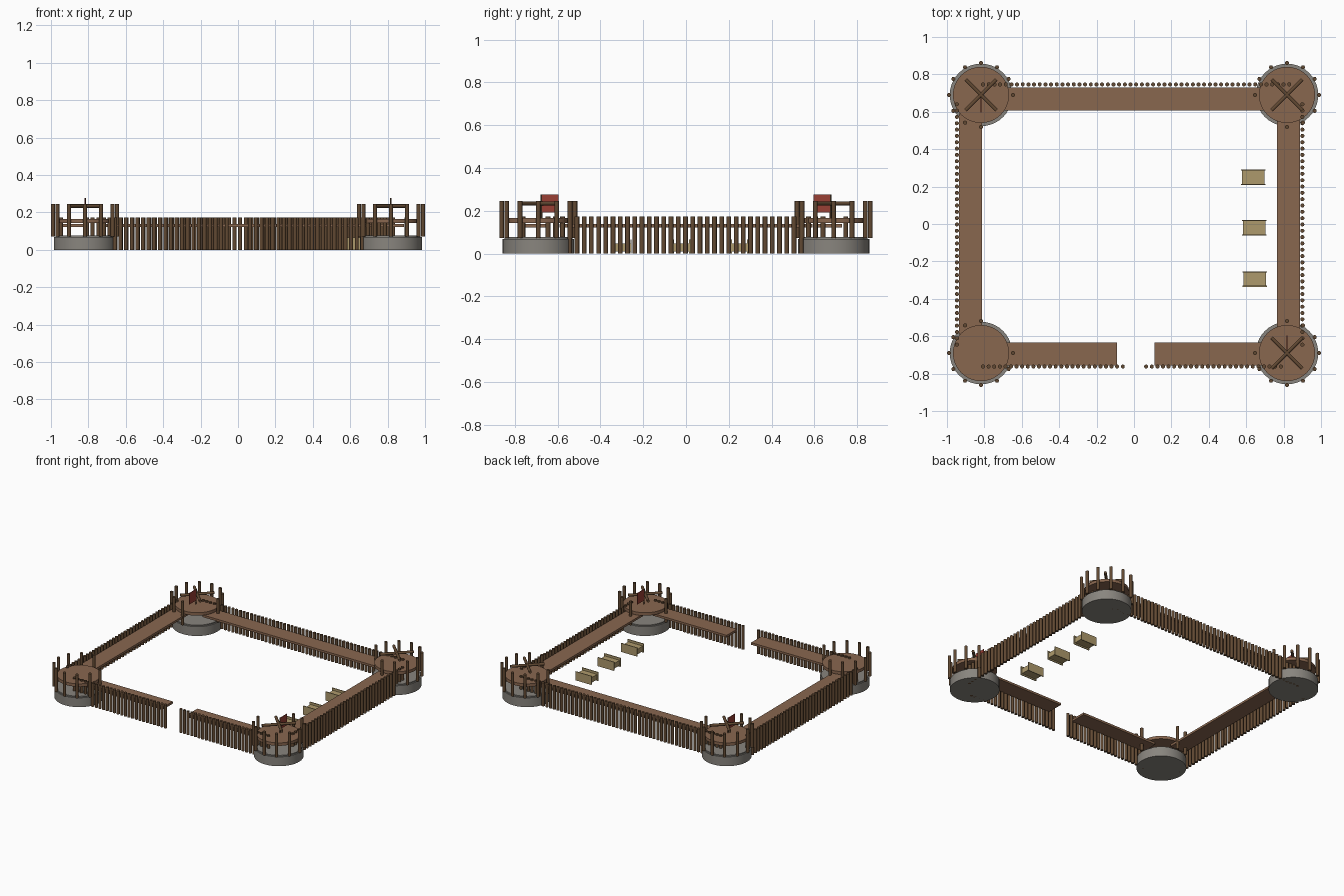
import bpy, bmesh, math
from mathutils import Matrix, Vector

if "Cube" in bpy.data.objects:
    bpy.data.objects.remove(bpy.data.objects["Cube"], do_unlink=True)


def material(name, r, g, b):
    m = bpy.data.materials.new(name)
    m.use_nodes = True
    m.diffuse_color = (r, g, b, 1)
    node = m.node_tree.nodes["Principled BSDF"]
    node.inputs["Base Color"].default_value = (r, g, b, 1)
    node.inputs["Roughness"].default_value = 0.9
    return m


LOG = material("dark log brown", 0.12, 0.066, 0.032)
PLANK = material("plank brown", 0.25, 0.135, 0.078)
STONE = material("stone grey", 0.25, 0.235, 0.21)
STRAW = material("straw yellow", 0.42, 0.32, 0.15)
RED = material("flag red", 0.32, 0.05, 0.035)


def finish(name, bm, mat, smooth=False):
    mesh = bpy.data.meshes.new(name)
    bm.to_mesh(mesh)
    bm.free()
    mesh.materials.append(mat)
    obj = bpy.data.objects.new(name, mesh)
    bpy.context.collection.objects.link(obj)
    if smooth:
        bpy.ops.object.select_all(action='DESELECT')
        obj.select_set(True)
        bpy.context.view_layer.objects.active = obj
        bpy.ops.object.shade_smooth_by_angle(angle=math.radians(40))
    return obj


def add_log(bm, start, end, radius, sides=10):
    start, end = Vector(start), Vector(end)
    axis = end - start
    turn = axis.to_track_quat('Z', 'Y').to_matrix().to_4x4()
    bmesh.ops.create_cone(bm, cap_ends=True, segments=sides, radius1=radius,
                          radius2=radius, depth=axis.length,
                          matrix=Matrix.Translation((start + end) / 2) @ turn)


def add_box(bm, low, high):
    low, high = Vector(low), Vector(high)
    bmesh.ops.create_cube(bm, size=1, matrix=Matrix.Translation((low + high) / 2)
                          @ Matrix.Diagonal((*(high - low), 1)))


def box(name, low, high, mat):
    bm = bmesh.new()
    add_box(bm, low, high)
    return finish(name, bm, mat)


def palisade(name, start, end, gaps):
    bm = bmesh.new()
    start, end = Vector(start), Vector(end)
    for i in range(gaps + 1):
        p = start.lerp(end, i / gaps)
        add_log(bm, (p.x, p.y, 0), (p.x, p.y, WALL_TOP), LOG_R)
    finish(name, bm, LOG, True)


TX, TY = 0.818, 0.69
RING = 0.171
LOG_R = 0.011
WALL_TOP = 0.174
BASE_TOP = 0.077


def tower(name, sx, sy, cross, flag):
    cx, cy = sx * TX, sy * TY
    # stone footing with a softened top rim
    bm = bmesh.new()
    add_log(bm, (cx, cy, 0), (cx, cy, BASE_TOP), 0.167, 40)
    rim = [e for e in bm.edges if all(v.co.z > BASE_TOP / 2 for v in e.verts)]
    bmesh.ops.bevel(bm, geom=rim, offset=0.008, segments=2, affect='EDGES')
    finish(name + "_footing", bm, STONE, True)
    # round plank platform
    bm = bmesh.new()
    add_log(bm, (cx, cy, 0.143), (cx, cy, 0.165), 0.15, 40)
    finish(name + "_platform", bm, PLANK, True)
    # ring of posts, open towards the courtyard
    bm = bmesh.new()
    inward = Vector((-sx, -sy)).normalized()
    for i in range(12):
        a = i * math.pi / 6
        d = Vector((math.cos(a), math.sin(a)))
        if d.dot(inward) < 0.9:
            x, y = cx + RING * d.x, cy + RING * d.y
            add_log(bm, (x, y, BASE_TOP - 0.005), (x, y, 0.246), LOG_R)
    finish(name + "_posts", bm, LOG, True)
    # crossed logs on top
    if cross:
        bm = bmesh.new()
        r = 0.082
        for s in (-1, 1):
            add_log(bm, (cx - r, cy - s * r, 0.234), (cx + r, cy + s * r, 0.234), 0.01)
        finish(name + "_crossed_logs", bm, LOG, True)
    # flag hanging towards the courtyard
    if flag:
        fy = cy - sy * 0.015
        bm = bmesh.new()
        add_log(bm, (cx, fy, 0.16), (cx, fy, 0.276), 0.004, 8)
        finish(name + "_flag_pole", bm, LOG, True)
        y0, y1 = sorted((fy, fy - sy * 0.08))
        box(name + "_flag", (cx - 0.002, y0, 0.192), (cx + 0.002, y1, 0.275), RED)


tower("front_right_tower", -1, -1, False, False)
tower("front_left_tower", 1, -1, True, True)
tower("back_right_tower", -1, 1, True, True)
tower("back_left_tower", 1, 1, True, False)

# palisade walls, with a gate gap in the front
palisade("front_right_wall", (-0.807, -0.762), (-0.06, -0.762), 25)
palisade("front_left_wall", (0.065, -0.762), (0.785, -0.762), 24)
palisade("back_wall", (-0.807, 0.746), (0.83, 0.746), 54)
palisade("right_wall", (-0.947, -0.645), (-0.947, 0.64), 38)
palisade("left_wall", (0.9, -0.645), (0.9, 0.64), 38)

# plank walkways behind the walls
W0, W1 = 0.122, 0.138
EX, EY = TX - 0.1, TY - 0.1
box("front_right_walkway", (-EX, -0.757, W0), (-0.09, -0.634, W1), PLANK)
box("front_left_walkway", (0.11, -0.757, W0), (EX, -0.634, W1), PLANK)
box("back_walkway", (-EX, 0.607, W0), (EX, 0.73, W1), PLANK)
box("right_walkway", (-0.936, -EY, W0), (-0.813, EY, W1), PLANK)
box("left_walkway", (0.765, -EY, W0), (0.887, EY, W1), PLANK)

# straw troughs in the courtyard
for i, (x, y) in enumerate(((0.638, 0.25), (0.643, -0.02), (0.645, -0.295))):
    bm = bmesh.new()
    add_box(bm, (x - 0.06, y - 0.037, 0.01), (x + 0.06, y + 0.037, 0.048))
    for s in (-1, 1):
        add_box(bm, (x - 0.066, y + s * 0.038 - 0.003, 0),
                (x + 0.066, y + s * 0.038 + 0.003, 0.065))
    finish("trough_%d" % (i + 1), bm, STRAW)
